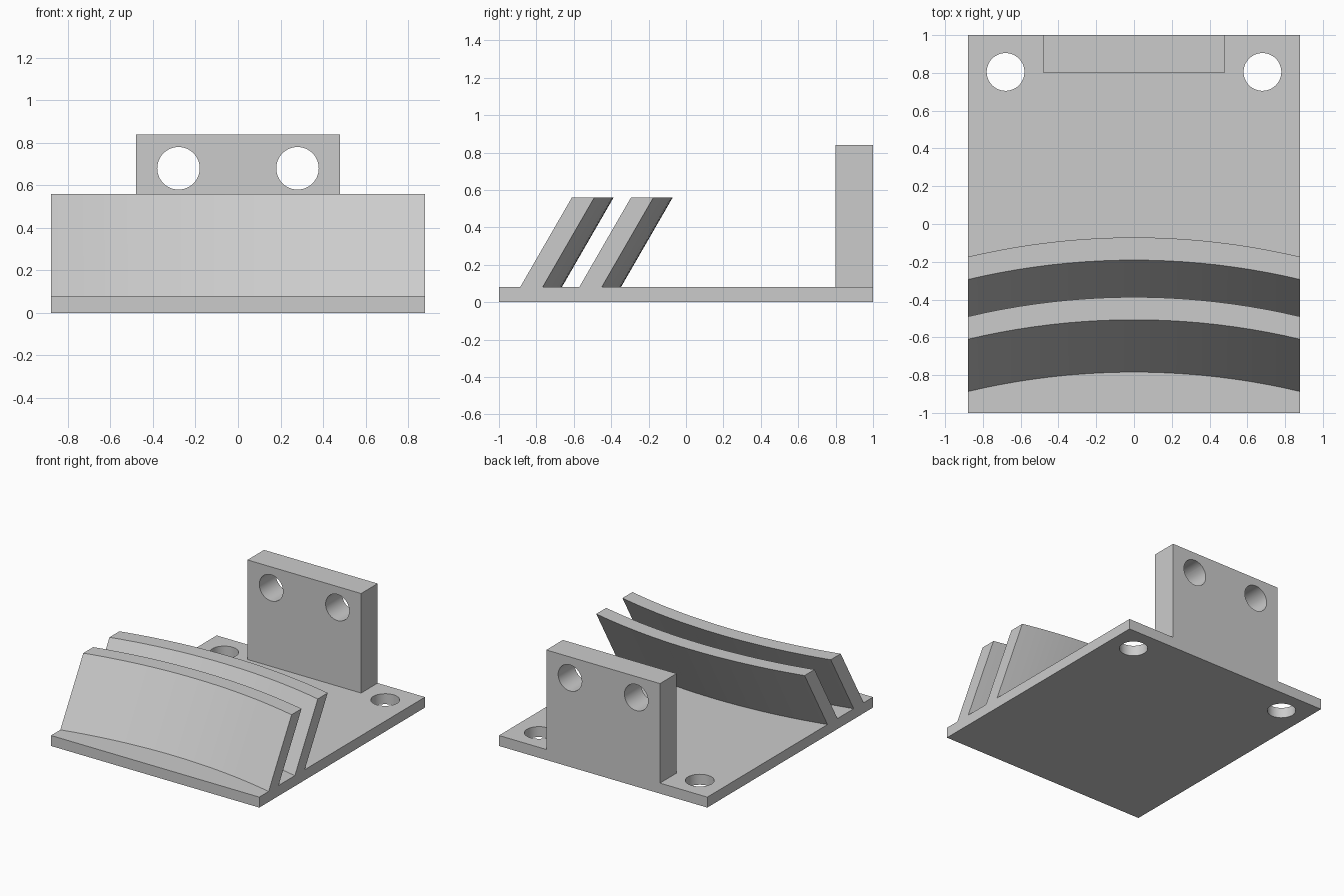
import bpy, bmesh, math

cube = bpy.data.objects.get("Cube")
if cube:
    bpy.data.objects.remove(cube, do_unlink=True)

# Single plain grey material
grey = bpy.data.materials.new("light_grey")
grey.use_nodes = True
colour = (0.6, 0.6, 0.6, 1)
grey.diffuse_color = colour
grey.node_tree.nodes["Principled BSDF"].inputs["Base Color"].default_value = colour

HALF_WIDTH, BASE_TOP, FIN_TOP = 0.88, 0.08, 0.56


def finish(obj):
    """Smooth the curved faces and keep the edges sharp."""
    bpy.ops.object.select_all(action="DESELECT")
    obj.select_set(True)
    bpy.context.view_layer.objects.active = obj
    bpy.ops.object.shade_smooth_by_angle(angle=math.radians(30))


def box(name, low, high):
    centre = [(a + b) / 2 for a, b in zip(low, high)]
    bpy.ops.mesh.primitive_cube_add(size=1, location=centre)
    obj = bpy.context.object
    obj.name = name
    obj.scale = [b - a for a, b in zip(low, high)]
    bpy.ops.object.transform_apply(location=True, rotation=True, scale=True)
    obj.data.materials.append(grey)
    return obj


def drill(obj, location, rotation=(0, 0, 0)):
    """Cut a round hole through the part."""
    bpy.ops.mesh.primitive_cylinder_add(vertices=48, radius=0.1, depth=0.6,
                                        location=location, rotation=rotation)
    cutter = bpy.context.object
    cutter.hide_render = True
    cutter.data.materials.append(grey)
    bpy.context.view_layer.objects.active = obj
    mod = obj.modifiers.new("hole", "BOOLEAN")
    mod.operation = "DIFFERENCE"
    mod.solver = "EXACT"
    mod.object = cutter
    bpy.ops.object.modifier_apply(modifier=mod.name)
    bpy.data.objects.remove(cutter, do_unlink=True)


def curved_fin(name, front, lean=0.277, thickness=0.12, sagitta=0.103, segments=20):
    """Sweep a leaning parallelogram section along a shallow arc."""
    radius = (HALF_WIDTH ** 2 + sagitta ** 2) / (2 * sagitta)
    section = [(0, BASE_TOP), (thickness, BASE_TOP),
               (lean + thickness, FIN_TOP), (lean, FIN_TOP)]
    bm = bmesh.new()
    rings = []
    for i in range(segments + 1):
        x = HALF_WIDTH * (2 * i / segments - 1)
        y = front - radius + math.sqrt(radius ** 2 - x ** 2)
        rings.append([bm.verts.new((x, y + dy, z)) for dy, z in section])
    for a, b in zip(rings, rings[1:]):
        for j in range(4):
            k = (j + 1) % 4
            bm.faces.new((a[j], a[k], b[k], b[j]))
    bm.faces.new(rings[0])
    bm.faces.new(rings[-1])
    bmesh.ops.recalc_face_normals(bm, faces=bm.faces)
    mesh = bpy.data.meshes.new(name)
    bm.to_mesh(mesh)
    bm.free()
    mesh.materials.append(grey)
    obj = bpy.data.objects.new(name, mesh)
    bpy.context.collection.objects.link(obj)
    finish(obj)


# Base plate and upright mounting block, each with a pair of holes
base = box("base_plate", (-HALF_WIDTH, -1, 0), (HALF_WIDTH, 1, BASE_TOP))
block = box("mounting_block", (-0.48, 0.8, BASE_TOP), (0.48, 1, 0.84))
for side in (-1, 1):
    drill(base, (side * 0.68, 0.805, 0.04))
    drill(block, (side * 0.28, 0.9, 0.68), (math.pi / 2, 0, 0))
finish(base)
finish(block)

# Two leaning curved fins
curved_fin("front_fin", -0.784)
curved_fin("rear_fin", -0.468)
